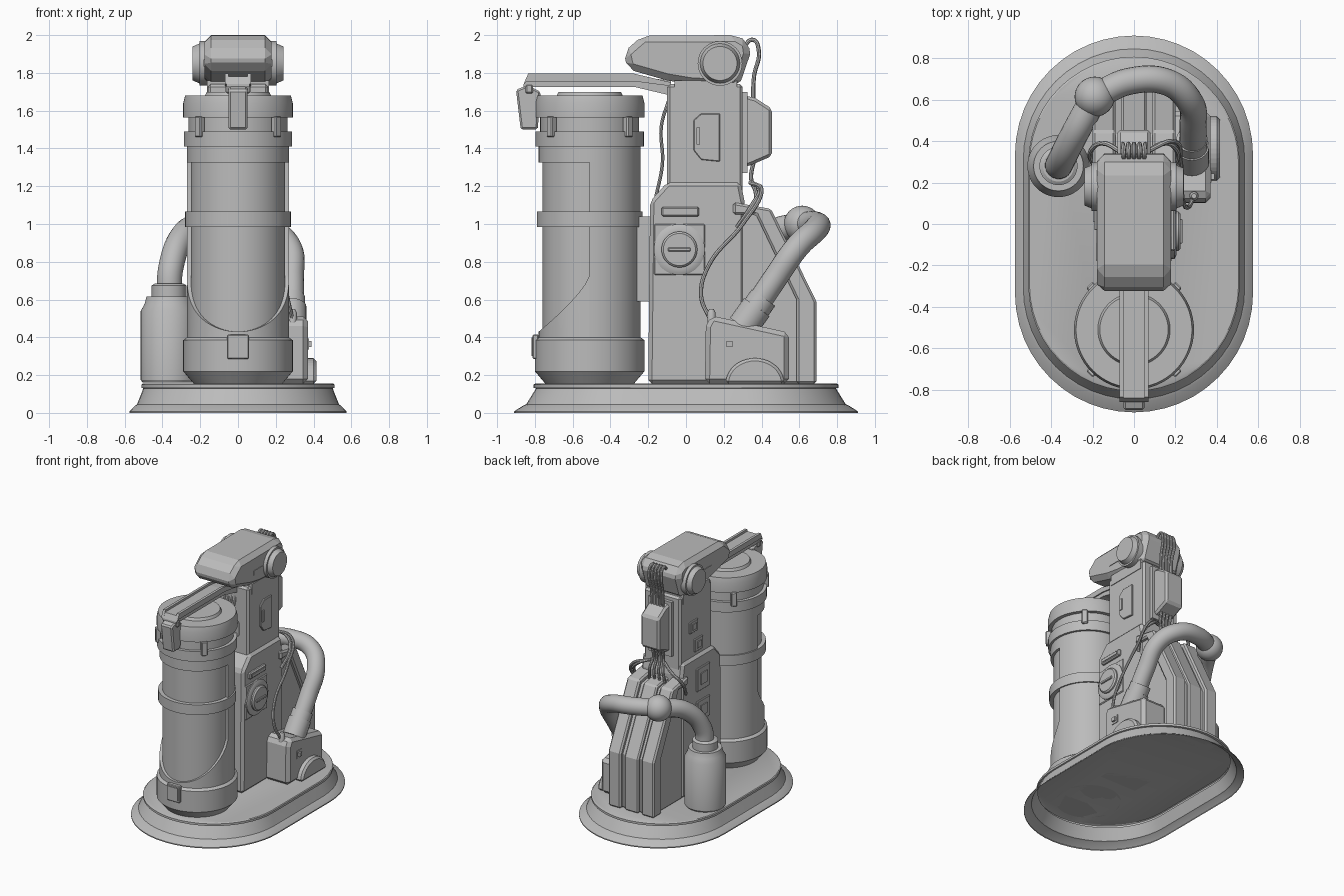
import bpy, bmesh, math
from math import sin, cos, pi, radians
from mathutils import Vector

if "Cube" in bpy.data.objects:
    bpy.data.objects.remove(bpy.data.objects["Cube"])

GREY = bpy.data.materials.new("plain grey")
GREY.use_nodes = True
GREY.diffuse_color = (0.5, 0.5, 0.5, 1)
GREY.node_tree.nodes["Principled BSDF"].inputs["Base Color"].default_value = (0.5, 0.5, 0.5, 1)


def add(name, bm, smooth=False, bevel=0):
    """Turn a bmesh into a named grey object."""
    bmesh.ops.recalc_face_normals(bm, faces=bm.faces)
    mesh = bpy.data.meshes.new(name)
    bm.to_mesh(mesh)
    bm.free()
    return place(name, mesh, smooth, bevel)


def place(name, mesh, smooth=False, bevel=0):
    ob = bpy.data.objects.new(name, mesh)
    bpy.context.collection.objects.link(ob)
    mesh.materials.clear()
    mesh.materials.append(GREY)
    if smooth:
        bpy.ops.object.select_all(action='DESELECT')
        ob.select_set(True)
        bpy.context.view_layer.objects.active = ob
        bpy.ops.object.shade_smooth_by_angle(angle=radians(30))
    if bevel:
        mod = ob.modifiers.new("chamfer", 'BEVEL')
        mod.width, mod.segments, mod.limit_method = bevel, 1, 'ANGLE'
    return ob


def skin(rings, cap_start=True, cap_end=True):
    """Bridge closed rings of points."""
    bm = bmesh.new()
    loops = [[bm.verts.new(p) for p in ring] for ring in rings]
    n = len(loops[0])
    for a, b in zip(loops, loops[1:]):
        for i in range(n):
            j = (i + 1) % n
            bm.faces.new((a[i], a[j], b[j], b[i]))
    if cap_start:
        bm.faces.new(loops[0])
    if cap_end:
        bm.faces.new(loops[-1])
    return bm


def lathe(name, profile, loc, along_x=0, n=48):
    """Revolve (radius, height) pairs about z, or about x in direction along_x."""
    rings = []
    for r, h in profile:
        ring = []
        for i in range(n):
            a = 2 * pi * i / n
            u, v = r * cos(a), r * sin(a)
            p = (h * along_x, u, v) if along_x else (u, v, h)
            ring.append(Vector(p) + Vector(loc))
        rings.append(ring)
    return add(name, skin(rings), True)


def prism(name, side, x0, x1, bevel=0.0):
    """Extrude a (y, z) outline from x0 to x1."""
    return add(name, skin([[(x, y, z) for y, z in side] for x in (x0, x1)]), bevel=bevel)


def box(name, x0, x1, y0, y1, z0, z1, bevel=0.0):
    return prism(name, [(y0, z0), (y1, z0), (y1, z1), (y0, z1)], x0, x1, bevel)


def tube(name, points, radius, res=4):
    """Round tube through the points."""
    cu = bpy.data.curves.new(name, 'CURVE')
    cu.dimensions, cu.bevel_depth, cu.bevel_resolution = '3D', radius, res
    cu.use_fill_caps, cu.resolution_u = True, 10
    sp = cu.splines.new('BEZIER')
    sp.bezier_points.add(len(points) - 1)
    for bp, p in zip(sp.bezier_points, points):
        bp.co = p
        bp.handle_left_type = bp.handle_right_type = 'AUTO'
    tmp = bpy.data.objects.new(name + " path", cu)
    bpy.context.collection.objects.link(tmp)
    bpy.context.view_layer.update()
    mesh = bpy.data.meshes.new_from_object(tmp.evaluated_get(bpy.context.evaluated_depsgraph_get()))
    bpy.data.objects.remove(tmp)
    return place(name, mesh, True)


# Hollow oval base skirt with flared foot
def oval(s, z, n=24):
    pts = []
    for end in (1, -1):
        for i in range(n + 1):
            a = pi * i / n + (0 if end > 0 else pi)
            pts.append((s * 0.575 * cos(a), s * (0.335 * end + 0.575 * sin(a)), z))
    return pts


base = [(1, 0), (1, .008), (.945, .04), (.93, .045), (.872, .13), (.888, .133), (.888, .15), (.878, .155)]
add("base", skin([oval(s, z) for s, z in base], cap_start=False), True)

# Large front canister: core, bands and lid
CY = -0.51
lathe("canister", [(.235, .155), (.29, .22), (.29, .385), (.27, .40), (.25, .41), (.25, .985), (.28, .985),
                   (.28, 1.065), (.25, 1.065), (.25, 1.325), (.27, 1.325), (.27, 1.41), (.287, 1.41),
                   (.287, 1.49), (.262, 1.49), (.262, 1.565), (.29, 1.565), (.29, 1.64), (.28, 1.68),
                   (.175, 1.68), (.165, 1.70)], (0, CY, 0), n=64)

# Outer shell: full height at the back, U-shaped cut-out at the front
bm = bmesh.new()
cols = []
N = 64
for i in range(N + 1):
    a = 2 * pi * i / N
    c = cos(a)
    heights = [0.73 - 0.30 * max(c, 0) ** 0.75] if c > -1e-6 else [1.41]
    if i == N // 4:
        heights = [0.73, 1.41]
    elif i == 3 * N // 4:
        heights = [1.41, 0.73]
    for h in heights:
        cols.append([bm.verts.new((r * sin(a), CY - r * c, z)) for r, z in ((.27, .39), (.27, h), (.248, h))])
for p, q in zip(cols, cols[1:]):
    for k in (0, 1):
        bm.faces.new((p[k], q[k], q[k + 1], p[k + 1]))
bmesh.ops.remove_doubles(bm, verts=bm.verts, dist=1e-5)
add("canister_shell", bm, True)

# Lid clips and front plate
for i in range(4):
    a = pi / 4 + i * pi / 2
    clip = box("lid_clip", -.022, .022, -.02, .02, 0, .11, .006)
    clip.location = (.285 * cos(a), CY + .285 * sin(a), 1.46)
    clip.rotation_euler.z = a + pi / 2
box("front_plate_frame", -.057, .057, -.812, -.78, .285, .415, .005)
box("front_plate", -.042, .042, -.817, -.80, .30, .40)

# Column, its wide lower body and the link to the canister
prism("lower_column", [(-.20, .155), (.31, .155), (.31, 1.12), (.29, 1.22), (-.10, 1.22), (-.19, 1.12)],
      -.18, .18, .02)
prism("upper_column", [(-.10, 1.15), (.30, 1.15), (.30, 1.74), (-.10, 1.74)], -.16, .16, .015)
box("canister_link", -.10, .10, -.28, -.18, .59, 1.04)

# Support arm over the lid, with raised edges and the front latch
prism("arm", [(-.86, 1.74), (-.84, 1.78), (-.28, 1.78), (-.08, 1.76), (-.08, 1.68), (-.27, 1.725), (-.86, 1.725)],
      -.06, .06)
for s in (-1, 1):
    prism("arm_edge", [(-.86, 1.74), (-.835, 1.797), (-.28, 1.797), (-.08, 1.75), (-.08, 1.73), (-.27, 1.755),
                       (-.84, 1.755)], s * .05, s * .07)
prism("latch", [(-.90, 1.71), (-.84, 1.735), (-.77, 1.70), (-.785, 1.50), (-.875, 1.50)], -.05, .05, .01)
box("latch_hinge", -.065, .065, -.85, -.81, 1.69, 1.74, .008)

# Head with pivot discs
prism("head", [(-.33, 1.91), (-.23, 1.997), (.27, 2.0), (.33, 1.965), (.34, 1.90), (.28, 1.725), (.02, 1.74),
               (-.10, 1.76), (-.31, 1.82)], -.178, .178, .035)
box("neck", -.165, .165, -.06, .27, 1.68, 1.76)
for s in (-1, 1):
    lathe("pivot_disc", [(.118, .16), (.118, .205), (.105, .205), (.09, .24)], (0, .18, 1.85), s)
    box("head_slot", s * .176, s * .182, -.06, .06, 1.835, 1.87)

# Side fittings on the column: right-hand knob, vent, hatch
lathe("knob_plate", [(.135, .17), (.135, .195), (.115, .205), (.095, .205), (.095, .215), (.085, .225)],
      (0, -.035, .865), 1)
box("knob_grip", .22, .235, -.095, .025, .855, .875, .004)
box("knob_mount", .17, .188, -.17, .10, .73, 1.0, .006)
box("vent", .17, .20, -.13, .07, 1.04, 1.09, .008)
box("vent_slot", .19, .205, -.11, .05, 1.055, 1.075)
HATCH = [(.04, 1.39), (.08, 1.34), (.18, 1.33), (.18, 1.585), (.08, 1.585), (.04, 1.55)]
prism("hatch", HATCH, .15, .172, .004)
box("hatch_handle", .165, .18, .055, .075, 1.42, 1.51)
for y, z, w, h, x in ((.14, 1.46, .10, .09, .16), (.08, 1.30, .10, .10, .16), (.05, 1.03, .16, .18, .18),
                      (.05, .78, .16, .16, .18)):
    box("side_panel", -x - .012, -x + .02, y - w / 2, y + w / 2, z - h / 2, z + h / 2, .004)
    box("side_panel_inset", -x - .018, -x, y - w / 4, y + w / 4, z - h / 4, z + h / 4)

# Sloped rear housing with raised frame and central ridge
prism("rear_housing", [(.25, .155), (.66, .155), (.66, .58), (.43, 1.05), (.25, 1.08)], -.17, .17, .01)
FRAME = [(.25, 1.05), (.25, 1.115), (.45, 1.08), (.69, .59), (.69, .155), (.585, .155), (.585, .60), (.37, 1.05)]
for s in (-1, 1):
    prism("rear_frame", FRAME, s * .09, s * .20, .012)
prism("rear_ridge", [(.26, .155), (.685, .155), (.685, .58), (.445, 1.07), (.26, 1.10)], -.06, .06, .01)

# Right-hand pump box with arch and label
prism("pump_box", [(.10, .155), (.545, .155), (.545, .425), (.135, .515), (.105, .46)], .15, .37, .025)
arch = [(.365 + .155 * cos(pi * i / 20), .155 + .135 * sin(pi * i / 20)) for i in range(21)]
prism("pump_arch", arch, .33, .415, .015)
box("pump_label", .365, .375, .20, .26, .335, .395)
box("pump_button", .37, .39, .215, .245, .35, .38)

# Left-hand small tank
lathe("small_tank", [(.14, .16), (.15, .175), (.15, .54), (.13, .575), (.12, .615), (.092, .615), (.092, .675),
                     (.075, .685)], (-.365, .28, 0))

# Hose, ball joint and cuffs
BALL = (-.19, .615, 1.0)
tube("tank_pipe", [(-.365, .28, .62), (-.355, .30, .77), (-.29, .43, .94), BALL], .067, 8)
tube("hose", [BALL, (-.02, .69, 1.0), (.16, .685, .97), (.27, .59, .88), (.285, .47, .71), (.28, .31, .47)], .065, 8)
tube("hose_cuff", [(.28, .41, .61), (.28, .375, .56)], .076, 8)
tube("hose_collar", [(.28, .375, .56), (.28, .30, .455)], .083, 8)
bm = bmesh.new()
bmesh.ops.create_uvsphere(bm, u_segments=32, v_segments=16, radius=.097)
bmesh.ops.translate(bm, verts=bm.verts, vec=BALL)
add("ball_joint", bm, True)

# Rear junction box and cables
prism("junction_box", [(.28, 1.30), (.34, 1.31), (.455, 1.36), (.455, 1.61), (.37, 1.665), (.28, 1.69)],
      -.08, .08, .015)
box("junction_back_plate", -.10, .10, .29, .325, 1.27, 1.70)
for i in range(5):
    x = -.05 + .025 * i
    tube("upper_cable", [(x, .30, 1.93), (x, .355, 1.975), (x * 1.1, .385, 1.92), (x, .36, 1.78), (x, .355, 1.64)], .011, 2)
for i in range(4):
    x = -.045 + .03 * i
    tube("lower_cable", [(x, .36, 1.34), (x, .345, 1.24), (x * 1.3, .37, 1.16), (x * 1.5, .36, 1.07)], .011, 2)
    tube("front_cable", [(x, -.09, 1.66), (x, -.13, 1.52), (x, -.125, 1.32), (x, -.16, 1.14)], .009, 2)
for s in (-1, 1):
    tube("bent_cable", [(s * .05, .34, 1.22), (s * .15, .39, 1.18), (s * .21, .35, 1.10), (s * .19, .27, .98)], .012, 2)
tube("side_cable", [(.06, .35, 1.22), (.19, .40, 1.17), (.225, .30, 1.0), (.235, .12, .78), (.26, .08, .62),
                    (.29, .13, .49)], .011, 2)
lathe("cable_plug", [(.022, .46), (.022, .53), (.012, .55)], (.29, .135, 0), n=16)
